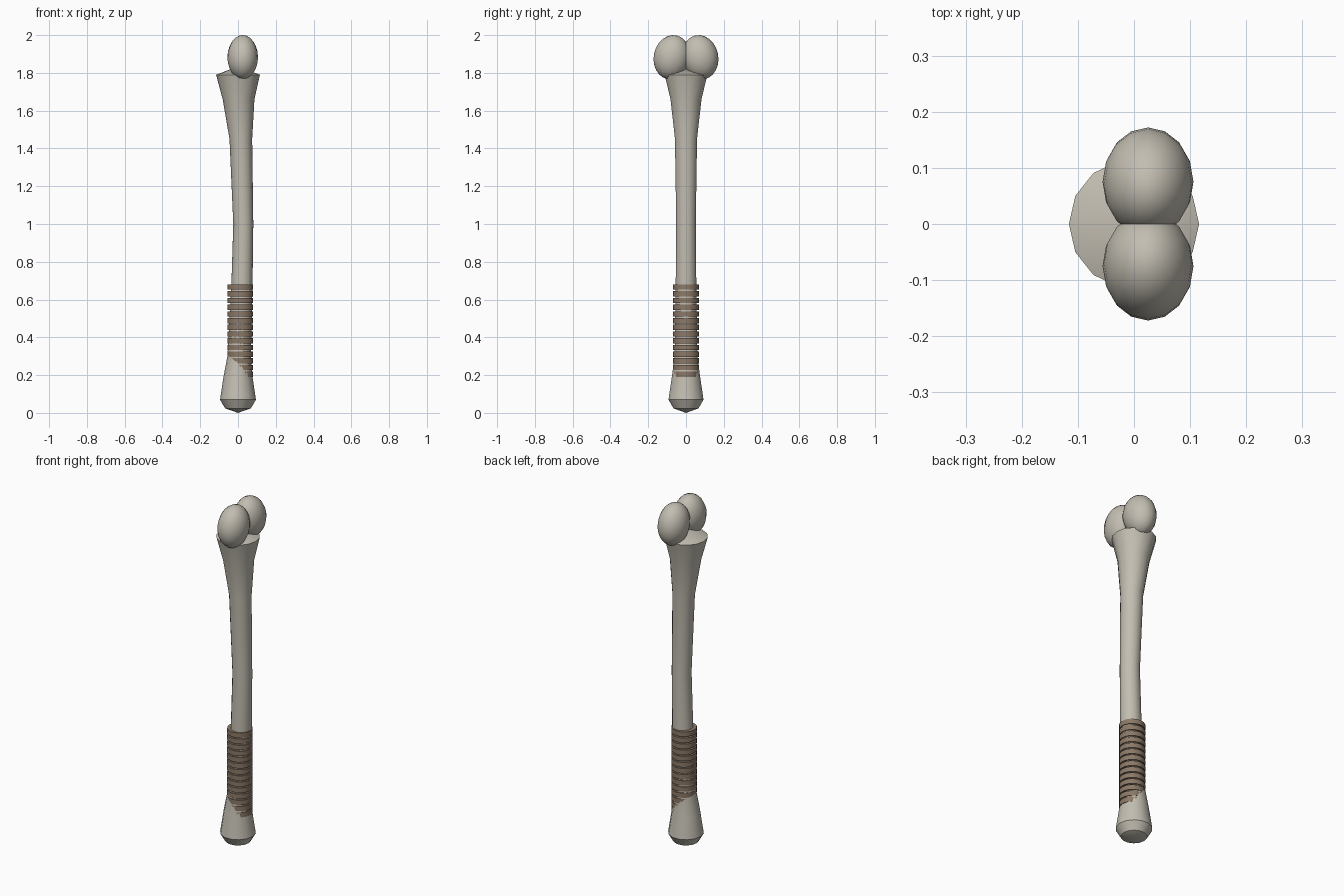
import bpy, bmesh, math
from mathutils import Matrix

cube = bpy.data.objects.get("Cube")
if cube:
    bpy.data.objects.remove(cube, do_unlink=True)


def material(name, rgb):
    m = bpy.data.materials.new(name)
    m.use_nodes = True
    colour = (*rgb, 1)
    m.diffuse_color = colour
    m.node_tree.nodes["Principled BSDF"].inputs["Base Color"].default_value = colour
    return m


def finish(bm, name, mat, angle=30):
    bmesh.ops.recalc_face_normals(bm, faces=bm.faces)
    mesh = bpy.data.meshes.new(name)
    bm.to_mesh(mesh)
    bm.free()
    mesh.materials.append(mat)
    ob = bpy.data.objects.new(name, mesh)
    bpy.context.collection.objects.link(ob)
    bpy.ops.object.select_all(action='DESELECT')
    ob.select_set(True)
    bpy.context.view_layer.objects.active = ob
    bpy.ops.object.shade_smooth_by_angle(angle=math.radians(angle))
    return ob


def ring(bm, z, x, r, sides):
    return [bm.verts.new((x + r * math.cos(a), r * math.sin(a), z))
            for a in (math.tau * i / sides for i in range(sides))]


def bridge(bm, a, b):
    for i in range(len(a)):
        j = (i + 1) % len(a)
        bm.faces.new((a[i], a[j], b[j], b[i]))


def fan(bm, loop, tip):
    for i in range(len(loop)):
        bm.faces.new((loop[i], loop[(i + 1) % len(loop)], tip))


bone = material("bone", (0.54, 0.51, 0.44))
leather = material("brown leather", (0.26, 0.19, 0.135))

# Shaft: height, sideways bend and radius of each section
SIDES = 14
sections = [(0.024, 0, 0.068), (0.07, 0, 0.095), (0.19, 0, 0.077),
            (0.3, 0.006, 0.062), (0.68, 0.021, 0.056), (1.0, 0.028, 0.053),
            (1.45, 0.015, 0.06), (1.66, 0.003, 0.084), (1.79, 0, 0.116)]
bm = bmesh.new()
loops = [ring(bm, *s, SIDES) for s in sections]
for a, b in zip(loops, loops[1:]):
    bridge(bm, a, b)
fan(bm, loops[0], bm.verts.new((0, 0, 0)))
fan(bm, loops[-1], bm.verts.new((0, 0, 1.835)))
finish(bm, "bone_shaft", bone)

# Two overlapping knuckles on the top, leaning towards each other
for name, side in (("front_knuckle", -1), ("back_knuckle", 1)):
    bm = bmesh.new()
    bmesh.ops.create_uvsphere(bm, u_segments=16, v_segments=12, radius=1)
    bm.transform(Matrix.Translation((0.025, side * 0.075, 1.883))
                 @ Matrix.Rotation(side * math.radians(12), 4, 'X')
                 @ Matrix.Diagonal((0.081, 0.096, 0.118, 1)))
    finish(bm, name, bone, 40)

# Grip: stacked bands that sink into the flared foot of the shaft
bm = bmesh.new()
PITCH, HEIGHT = 0.0355, 0.028
for i in range(14):
    top = 0.68 - i * PITCH
    outer = [ring(bm, z, 0.0125, 0.068, 16) for z in (top - HEIGHT, top)]
    inner = [ring(bm, z, 0.0125, 0.045, 16) for z in (top - HEIGHT, top)]
    bridge(bm, outer[0], outer[1])
    bridge(bm, inner[1], inner[0])
    bridge(bm, outer[1], inner[1])
    bridge(bm, inner[0], outer[0])
finish(bm, "grip_wrap", leather)
